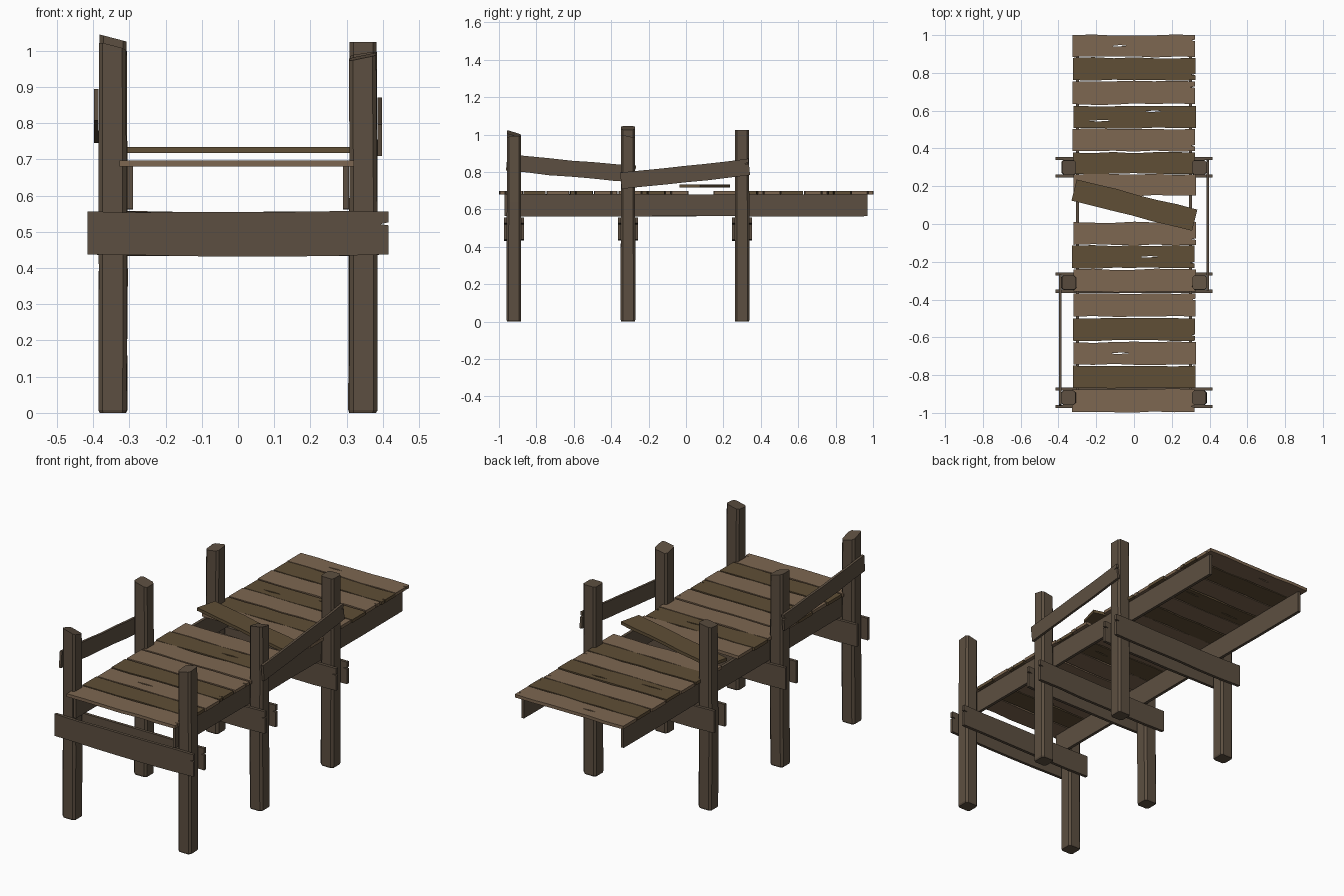
import bpy, bmesh, math, random
from mathutils import Matrix, Vector

if "Cube" in bpy.data.objects:
    bpy.data.objects.remove(bpy.data.objects["Cube"])

random.seed(4)


def material(name, rgb):
    m = bpy.data.materials.new(name)
    m.diffuse_color = (*rgb, 1)
    m.use_nodes = True
    m.node_tree.nodes["Principled BSDF"].inputs["Base Color"].default_value = m.diffuse_color
    return m


FRAME = material("dark_frame_wood", (0.108, 0.078, 0.052))
LIGHT = material("light_plank_wood", (0.205, 0.135, 0.082))
DARK = material("dark_plank_wood", (0.115, 0.077, 0.037))


def add_mesh(name, bm, mat):
    me = bpy.data.meshes.new(name)
    bmesh.ops.recalc_face_normals(bm, faces=bm.faces[:])
    bm.to_mesh(me)
    bm.free()
    me.materials.append(mat)
    ob = bpy.data.objects.new(name, me)
    bpy.context.collection.objects.link(ob)
    return ob


def board(name, length, width, thick, matrix, mat, wob=0.003, sag=0.0, cracks=(), notch=None):
    """Sawn board: wavy outline in local xy with optional cracks and a split in its +x end."""
    hl, hw, n = length / 2, width / 2, 6
    bend = lambda t: -sag * math.sin(math.pi * t)
    jig = lambda i: random.uniform(-wob, wob) if 0 < i < n else 0
    low = [(-hl + length * i / n, -hw + bend(i / n) + jig(i)) for i in range(n + 1)]
    top = [(hl - length * i / n, hw + bend(i / n) + jig(i)) for i in range(n + 1)]
    split = []
    if notch is not None:
        split = [(hl, notch - 0.004), (hl - 0.022, notch - 0.001), (hl, notch + 0.004)]
    loops = [low + split + top]
    for cx, cy, cl in cracks:
        loops.append([(cx - cl, cy), (cx - cl * .3, cy - .004), (cx + cl, cy + .001),
                      (cx + cl * .2, cy + .005)])
    cu = bpy.data.curves.new(name, 'CURVE')
    cu.dimensions, cu.fill_mode, cu.extrude = '2D', 'BOTH', thick / 2
    for pts in loops:
        sp = cu.splines.new('POLY')
        sp.points.add(len(pts) - 1)
        for p, (x, y) in zip(sp.points, pts):
            p.co = (x, y, 0, 1)
        sp.use_cyclic_u = True
    tmp = bpy.data.objects.new(name + "_outline", cu)
    bpy.context.collection.objects.link(tmp)
    me = bpy.data.meshes.new_from_object(tmp)
    bm = bmesh.new()
    bm.from_mesh(me)
    bpy.data.objects.remove(tmp)
    bpy.data.curves.remove(cu)
    bpy.data.meshes.remove(me)
    bmesh.ops.remove_doubles(bm, verts=bm.verts[:], dist=1e-5)
    for f in bm.faces:
        f.smooth = False
    ob = add_mesh(name, bm, mat)
    ob.matrix_world = matrix
    return ob


def place(loc, x, y):
    """Matrix whose local x and y follow the given directions."""
    x, y = Vector(x).normalized(), Vector(y).normalized()
    m = Matrix((x, y, x.cross(y))).transposed().to_4x4()
    m.translation = loc
    return m


def post(name, x, y, h, sx, sy):
    """Square post with chamfered corners and a slanted top."""
    a, c = 0.039, 0.011
    ring = [(a, -a + c), (a, a - c), (a - c, a), (-a + c, a),
            (-a, a - c), (-a, -a + c), (-a + c, -a), (a - c, -a)]
    bm = bmesh.new()
    rings = []
    for t, s in ((0, .93), (.008, 1), (.35, 1), (.65, .98), (1, .96)):
        ox = random.uniform(-.002, .002)
        rings.append([bm.verts.new((x + ox + px * s, y + py * s,
                                    h * t + (sx * px + sy * py) * (t == 1))) for px, py in ring])
    for r0, r1 in zip(rings, rings[1:]):
        for i in range(8):
            bm.faces.new((r0[i], r0[(i + 1) % 8], r1[(i + 1) % 8], r1[i]))
    bm.faces.new(rings[0])
    bm.faces.new(rings[-1])
    return add_mesh(name, bm, FRAME)


# posts: (row, y, left height + slopes, right height + slopes)
rows = [("front", -0.92, (1.003, -.25, -.3), (0.983, .2, .1)),
        ("middle", -0.31, (1.035, -.25, 0), (0.985, .15, -.2)),
        ("back", 0.30, (0.99, .15, .1), (1.024, 0, 0))]
X, Y, Z = (1, 0, 0), (0, 1, 0), (0, 0, 1)
for row, y, left, right in rows:
    post(row + "_left_post", -0.345, y, *left)
    post(row + "_right_post", 0.345, y, *right)
    # paired cross beams clamp each row of posts
    for side, dy in (("outer", -0.046), ("inner", 0.046)):
        board(f"{row}_{side}_cross_beam", 0.83, 0.119, 0.016, place((0, y + dy, 0.497), X, Z),
              FRAME, 0.003, 0.004, notch=0.025)

# long stringers under the deck
for side, s in (("left", -1), ("right", 1)):
    board(side + "_stringer", 1.94, 0.118, 0.016, place((s * 0.298, 0, 0.622), Y, Z), FRAME, 0.002)

# deck planks: (y min, y max, material, cracks)
planks = [(-.995, -.875, LIGHT, ()), (-.868, -.75, DARK, ()),
          (-.744, -.626, LIGHT, [(-.08, 0, .05)]), (-.618, -.5, DARK, ()),
          (-.49, -.368, LIGHT, ()), (-.358, -.24, LIGHT, ()),
          (-.234, -.115, DARK, [(.08, 0, .05)]), (-.11, .01, LIGHT, ()),
          (.15, .262, LIGHT, ()), (.266, .378, DARK, ()), (.386, .503, LIGHT, ()),
          (.508, .625, DARK, [(-.18, -.02, .06), (.1, .03, .045)]), (.635, .755, LIGHT, ()),
          (.762, .88, DARK, ()), (.885, 1.0, LIGHT, [(-.08, 0, .04)])]
for i, (y0, y1, mat, cracks) in enumerate(planks):
    board(f"deck_plank_{i + 1}", 0.648, y1 - y0, 0.017,
          place((random.uniform(-.004, .006), (y0 + y1) / 2, 0.6885), X, Y), mat, 0.004,
          cracks=cracks, notch=random.choice([None, -.03, .03]))

# loose plank lying askew over the gap
board("loose_plank", 0.658, 0.115, 0.017, place((0.002, 0.1, 0.7255), (.97, -.242, 0), (.242, .97, 0)),
      DARK, 0.003)

# side rails nailed to the outside of the posts
board("left_rail", 0.69, 0.088, 0.013, place((-0.391, -0.615, 0.82), (0, 1, -.09), (0, .09, 1)),
      FRAME, 0.002, 0.003, notch=0.02)
board("right_rail", 0.69, 0.088, 0.013, place((0.391, -0.005, 0.79), (0, 1, .108), (0, -.108, 1)),
      FRAME, 0.002, 0.003, notch=0.02)
